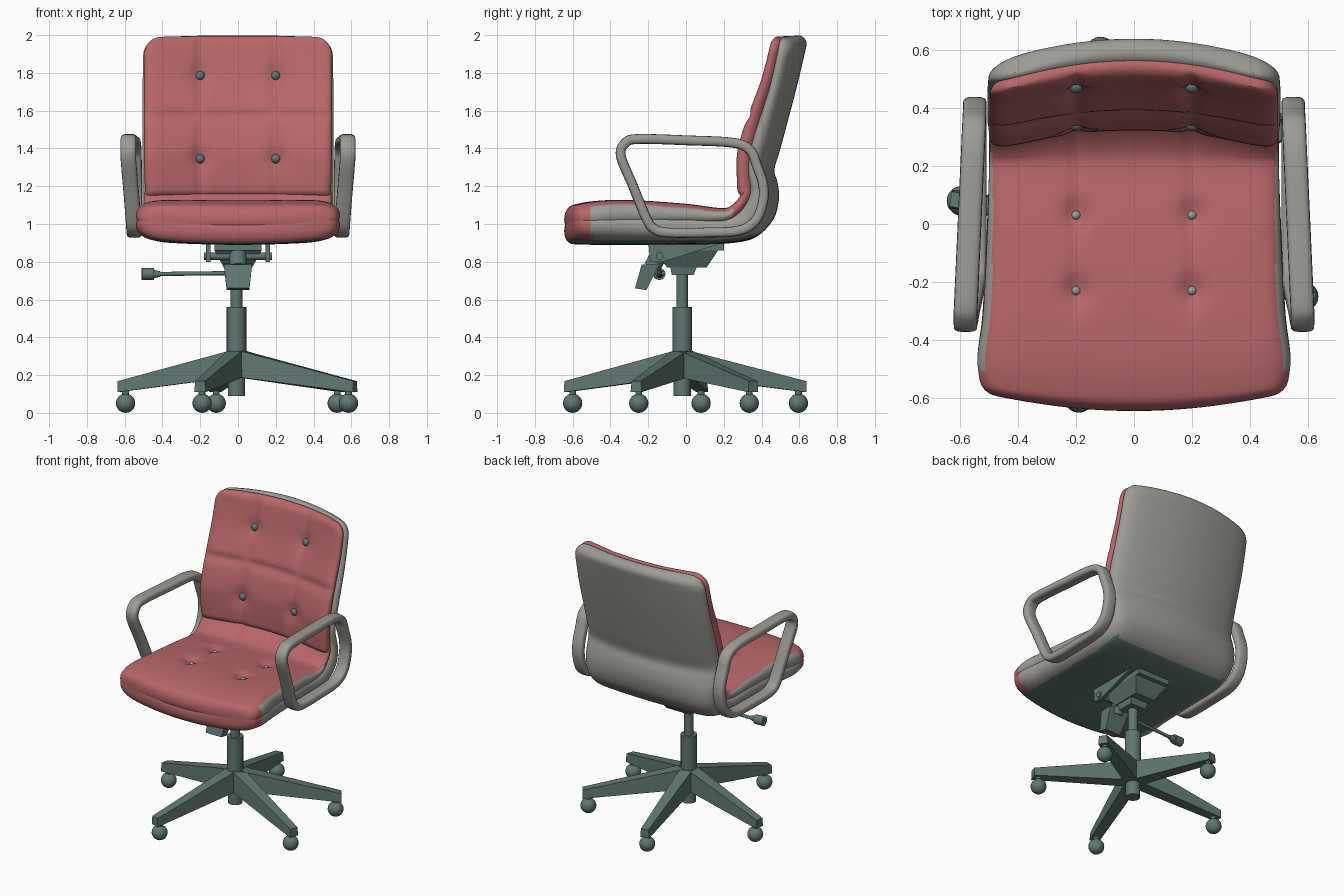
import bpy, bmesh, math
from mathutils import Vector, Matrix
from mathutils.bvhtree import BVHTree

if "Cube" in bpy.data.objects:
    bpy.data.objects.remove(bpy.data.objects["Cube"])


def material(name, rgb):
    m = bpy.data.materials.new(name)
    m.diffuse_color = (*rgb, 1)
    m.use_nodes = True
    m.node_tree.nodes["Principled BSDF"].inputs["Base Color"].default_value = m.diffuse_color
    return m


RED = material("red upholstery", (0.48, 0.135, 0.14))
GREY = material("warm grey", (0.34, 0.33, 0.30))
GREEN = material("dark green metal", (0.115, 0.185, 0.165))


def finish(bm, name, mats, rule=None, angle=40):
    bmesh.ops.remove_doubles(bm, verts=bm.verts, dist=1e-4)
    bmesh.ops.recalc_face_normals(bm, faces=bm.faces)
    bm.normal_update()
    for f in bm.faces:
        f.smooth = True
        if rule:
            f.material_index = rule(f.calc_center_median(), f.normal)
    tree = BVHTree.FromBMesh(bm)
    me = bpy.data.meshes.new(name)
    bm.to_mesh(me)
    bm.free()
    for m in mats:
        me.materials.append(m)
    me.set_sharp_from_angle(angle=math.radians(angle))
    bpy.context.collection.objects.link(bpy.data.objects.new(name, me))
    return tree


def spline(points, closed=False, per=16):
    """Dense Catmull-Rom samples through points of any dimension."""
    p = [Vector(q) for q in points]
    n, out = len(p), []
    get = lambda i: p[i % n] if closed else p[max(0, min(n - 1, i))]
    for i in range(n if closed else n - 1):
        a, b, c, d = get(i - 1), get(i), get(i + 1), get(i + 2)
        for k in range(per):
            t = k / per
            out.append(0.5 * (2 * b + (c - a) * t + (2 * a - 5 * b + 4 * c - d) * t * t
                              + (3 * b - a - 3 * c + d) * t ** 3))
    return out if closed else out + [p[-1]]


def skin(bm, rings, closed):
    vs = [[bm.verts.new(p) for p in r] for r in rings]
    n = len(vs[0])
    for j in range(len(vs) if closed else len(vs) - 1):
        a, b = vs[j], vs[(j + 1) % len(vs)]
        for i in range(n):
            bm.faces.new((a[i], a[(i + 1) % n], b[(i + 1) % n], b[i]))


def pad(name, rows, mats, rule=None, dent=None, corner=(0.06, 0.06), r=0.045, n=80):
    """Upholstered slab. Row: outer y,z, inner y,z, half width, edge shift y,z."""
    dense = spline(rows)
    mid = [Vector(((q[0] + q[2]) / 2, (q[1] + q[3]) / 2)) for q in dense]
    cum = [0]
    for a, b in zip(mid, mid[1:]):
        cum.append(cum[-1] + (b - a).length)
    total = cum[-1]
    ends = [r * (1 - math.cos(k * math.pi / 12)) for k in range(6)]
    m = int((total - 2 * r) / 0.02)
    stations = ends + [r + (total - 2 * r) * k / m for k in range(m + 1)] + [total - d for d in reversed(ends)]
    rings = []
    for d in stations:
        i = 0
        while i < len(cum) - 2 and cum[i + 1] < d:
            i += 1
        q = dense[i].lerp(dense[i + 1], (d - cum[i]) / (cum[i + 1] - cum[i]))
        e = max(0, min(d, total - d))
        fe = math.sqrt(max(0, 1 - (1 - e / r) ** 2)) if e < r else 1
        R = corner[0] if d < total / 2 else corner[1]
        w = q[4] - (R - math.sqrt(max(0, R * R - (R - e) ** 2)) if e < R else 0)
        c = Vector((0, (q[0] + q[2]) / 2, (q[1] + q[3]) / 2))
        h = Vector((0, (q[2] - q[0]) / 2, (q[3] - q[1]) / 2))

        def point(k, side):
            s = math.sin(math.pi * (k / n - 0.5))
            f = fe * math.sqrt(max(0, 1 - abs(s) ** 12))
            v = c + h * f * side + Vector((w * s, q[5] * s * s, q[6] * s * s))
            if dent and side > 0:
                v -= h.normalized() * dent(v) * f
            return v
        rings.append([point(k, 1) for k in range(n + 1)] + [point(k, -1) for k in range(n - 1, 0, -1)])
    bm = bmesh.new()
    skin(bm, rings, False)
    return finish(bm, name, mats, rule)


def gauss(d, s):
    return math.exp(-(d / s) ** 2)


# Grey shell running under the seat and up the back
def shell_rule(c, n):
    if n.z < -0.8 and c.y < 0.36 and abs(c.x) < .45:
        return 1
    return 2 if c.y < -0.5 else 0


pad("seat_and_back_shell", [
    (-.645, .895, -.645, 1.03, .52, .05, .04), (-.5, .89, -.5, 1.04, .54, .03, .03),
    (-.3, .89, -.3, 1.04, .522, 0, .025), (0, .89, 0, 1.04, .507, 0, .02),
    (.2, .895, .18, 1.03, .50, 0, .015), (.36, .925, .27, 1.07, .50, -.01, .01),
    (.46, 1.02, .34, 1.13, .505, -.04, 0), (.492, 1.13, .38, 1.19, .505, -.06, 0),
    (.485, 1.22, .385, 1.25, .505, -.075, 0), (.468, 1.285, .385, 1.31, .505, -.075, 0),
    (.50, 1.40, .40, 1.43, .505, -.075, 0), (.58, 1.7, .495, 1.72, .505, -.075, 0),
    (.648, 1.985, .56, 2.01, .50, -.08, -.01)],
    [GREY, GREEN, RED], shell_rule, corner=(.06, .1))


# Tufted cushions
def seat_dent(v):
    x = abs(v.x) - 0.2
    seam = 0.01 * gauss(x, .02) * (1 if v.y > -.25 else gauss(v.y + .25, .08))
    return seam + sum(0.026 * gauss(math.hypot(x, v.y - y), .05) for y in (.03, -.23))


def back_dent(v):
    x = abs(v.x) - 0.2
    seams = max(0.014 * gauss(x, .026), 0.018 * gauss(v.z - 1.57, .026))
    return seams + sum(0.022 * gauss(math.hypot(x, v.z - z), .06) for z in (1.345, 1.785))


seat_tree = pad("seat_cushion", [
    (-.645, .96, -.645, 1.09, .52, .05, .005), (-.5, .97, -.5, 1.12, .54, .03, 0),
    (-.3, .98, -.3, 1.127, .52, 0, 0), (0, .99, 0, 1.107, .505, 0, 0),
    (.2, 1.0, .18, 1.085, .50, 0, 0), (.32, 1.05, .26, 1.10, .497, -.03, 0),
    (.41, 1.14, .335, 1.16, .495, -.06, 0), (.42, 1.21, .35, 1.22, .49, -.07, 0)],
    [RED, GREY], lambda c, n: int(abs(n.x) > .6 and abs(c.x) > .4 and -.5 < c.y < .25), seat_dent,
    corner=(.06, .02))
back_tree = pad("back_cushion", [
    (.44, 1.14, .325, 1.14, .49, -.075, 0), (.43, 1.3, .323, 1.3, .497, -.078, 0),
    (.44, 1.4, .33, 1.4, .497, -.078, 0), (.475, 1.56, .37, 1.55, .497, -.073, 0),
    (.54, 1.78, .45, 1.77, .497, -.07, 0), (.58, 1.997, .508, 1.995, .494, -.07, -.005)],
    [RED], None, back_dent, corner=(.03, .09))


# Buttons pressed into the tufts
def buttons(name, mat, tree, spots, direction, radius):
    bm = bmesh.new()
    for origin in spots:
        hit = tree.ray_cast(Vector(origin), Vector(direction))[0]
        if hit:
            bmesh.ops.create_uvsphere(bm, u_segments=12, v_segments=8, radius=radius,
                                      matrix=Matrix.Translation(hit))
    finish(bm, name, [mat])


buttons("back_buttons", GREEN, back_tree,
        [(x, -1, z) for x in (-.2, .2) for z in (1.345, 1.785)], (0, 1, 0), .025)
buttons("seat_buttons", GREY, seat_tree,
        [(x, y, 1.8) for x in (-.2, .2) for y in (.03, -.23)], (0, 0, -1), .016)

# Loop armrests, one per side
ARM = [(-.345, 1.36), (-.32, 1.43), (-.25, 1.45), (0, 1.443), (.25, 1.43), (.34, 1.39), (.375, 1.31),
       (.408, 1.21), (.408, 1.12), (.37, 1.02), (.28, .965), (.1, .955), (-.1, .955), (-.17, .975),
       (-.21, 1.03), (-.28, 1.2)]
for side, label in ((-1, "left"), (1, "right")):
    path, rings = spline(ARM, True, 6), []
    for i, p in enumerate(path):
        t = (path[(i + 1) % len(path)] - path[i - 1]).normalized()
        nrm = Vector((0, -t.y, t.x))
        x = .549 + .032 * max(0, min(1, (p.y - .95) / .4)) * max(0, min(1, (.4 - p.x) / .7))
        ring = []
        for k in range(16):
            a = 2 * math.pi * k / 16
            u, v = (math.copysign(abs(g) ** .6, g) for g in (math.cos(a), math.sin(a)))
            ring.append(Vector((side * (x + .041 * u), p.x, p.y)) + nrm * .026 * v)
        rings.append(ring)
    bm = bmesh.new()
    skin(bm, rings, True)
    finish(bm, label + "_armrest", [GREY])


# Metal part helpers
def rod(bm, a, b, r1, r2=None, seg=20):
    a, b = Vector(a), Vector(b)
    mat = Matrix.Translation((a + b) / 2) @ (b - a).to_track_quat('Z', 'Y').to_matrix().to_4x4()
    bmesh.ops.create_cone(bm, cap_ends=True, segments=seg, radius1=r1, radius2=r2 or r1,
                          depth=(b - a).length, matrix=mat)


def prism(bm, first, second):
    """Hexahedron between two four-cornered ends."""
    v = [bm.verts.new(p) for p in first + second]
    for f in ((0, 1, 2, 3), (4, 5, 6, 7), (0, 1, 5, 4), (1, 2, 6, 5), (2, 3, 7, 6), (3, 0, 4, 7)):
        bm.faces.new([v[i] for i in f])


def rect(w, y0, y1, z):
    return [(-w, y0, z), (w, y0, z), (w, y1, z), (-w, y1, z)]


CX, CY = -.008, -.02

# Gas column and hub
bm = bmesh.new()
rod(bm, (CX, CY, .09), (CX, CY, .34), .046)
rod(bm, (CX, CY, .19), (CX, CY, .56), .052)
rod(bm, (CX, CY, .56), (CX, CY, .79), .031)
finish(bm, "gas_column", [GREEN])

# Tilt mechanism under the seat
bm = bmesh.new()
prism(bm, rect(.075, -.10, .11, .77), rect(.125, -.17, .17, .86))
prism(bm, rect(.125, -.19, .2, .86), rect(.125, -.19, .2, .90))
prism(bm, rect(.06, -.075, .04, .73), rect(.07, -.085, .06, .78))
for s in (-1, 1):
    prism(bm, [(s * x, y, z) for x, y, z in ((.145, -.19, .80), (.17, -.19, .80), (.17, -.12, .80), (.145, -.12, .80))],
          [(s * x, y, z) for x, y, z in ((.145, -.2, .91), (.17, -.2, .91), (.17, .23, .91), (.145, .23, .91))])
rod(bm, (-.18, -.14, .83), (.18, -.14, .83), .02)
finish(bm, "tilt_mechanism", [GREEN])

# Tension paddle at the front
bm = bmesh.new()
prism(bm, [(-.06, -.27, .66), (.06, -.27, .66), (.06, -.21, .65), (-.06, -.21, .65)],
      [(-.075, -.235, .785), (.075, -.235, .785), (.075, -.14, .79), (-.075, -.14, .79)])
rod(bm, (0, -.18, .77), (0, -.13, .86), .045)
finish(bm, "tension_paddle", [GREEN])

# Height lever with knob
bm = bmesh.new()
rod(bm, (-.04, -.12, .74), (-.45, -.14, .735), .011, seg=12)
rod(bm, (-.41, -.138, .735), (-.45, -.14, .735), .014, .022, seg=16)
rod(bm, (-.445, -.14, .735), (-.51, -.143, .735), .031, seg=16)
finish(bm, "height_lever", [GREEN])

# Five star-base legs with ball casters
CASTERS = [(-.595, .08), (-.115, .595), (.525, .335), (.585, -.25), (-.19, -.6)]
for i, (x, y) in enumerate(CASTERS):
    d = Vector((x - CX, y - CY, 0))
    length = d.length + .038
    d.normalize()
    n, o = Vector((-d.y, d.x, 0)), Vector((CX, CY, 0))

    def end(dist, w_top, w_low, top, low):
        p = o + d * dist
        return [p + n * s * w + Vector((0, 0, z)) for s, w, z in
                ((-1, w_low, low), (1, w_low, low), (1, w_top, top), (-1, w_top, top))]
    bm = bmesh.new()
    prism(bm, end(.02, .042, .046, .332, .19), end(length, .026, .032, .168, .11))
    finish(bm, f"base_leg_{i + 1}", [GREEN], angle=25)
    bm = bmesh.new()
    bmesh.ops.create_uvsphere(bm, u_segments=20, v_segments=12, radius=.051,
                              matrix=Matrix.Translation((x, y, .051)))
    rod(bm, (x, y, .08), (x, y, .13), .018, seg=12)
    finish(bm, f"caster_{i + 1}", [GREEN])
